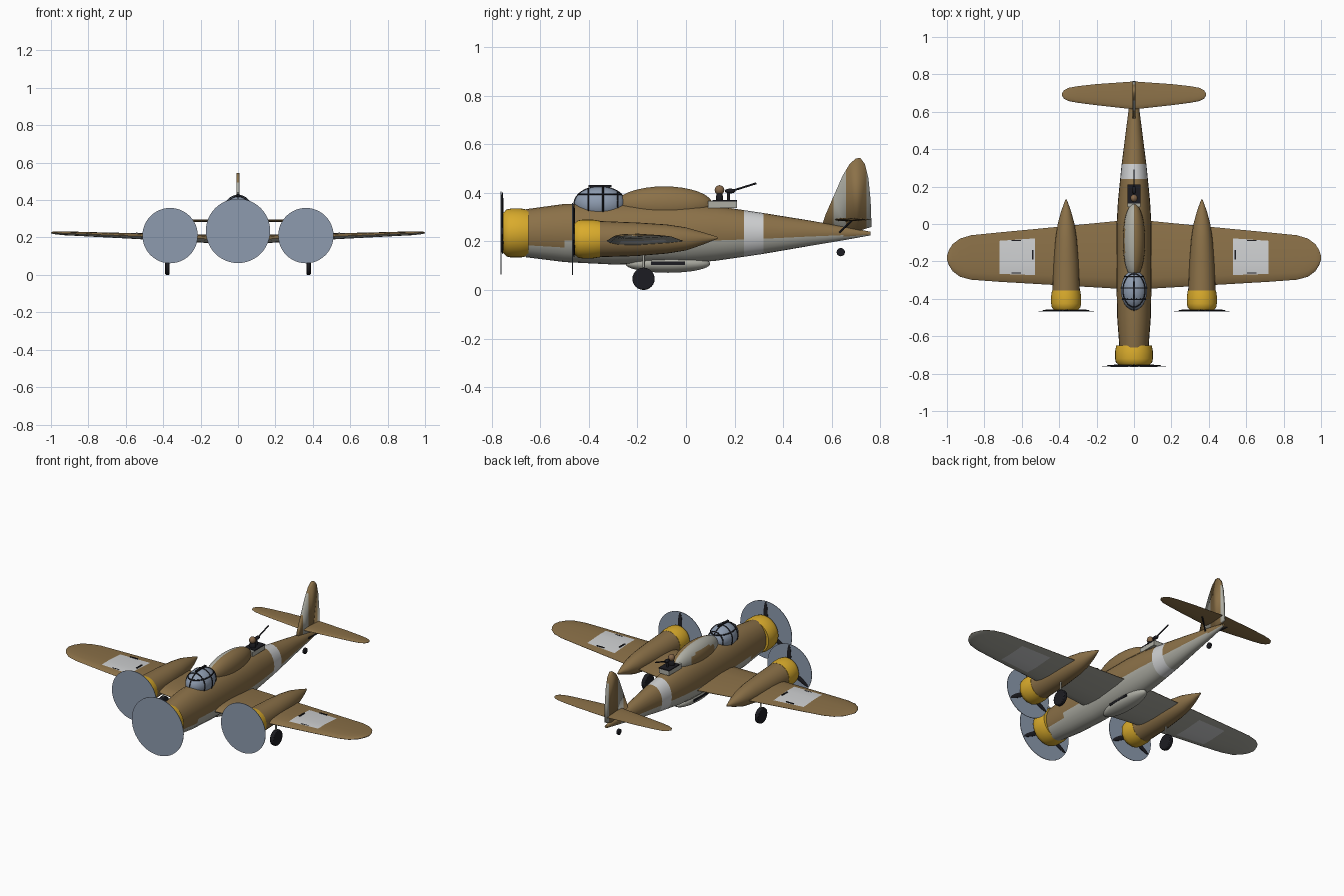
import bpy, bmesh, math
from mathutils import Vector, Matrix

cube = bpy.data.objects.get("Cube")
if cube:
    bpy.data.objects.remove(cube)


def material(name, rgb):
    m = bpy.data.materials.new(name)
    m.use_nodes = True
    m.diffuse_color = (*rgb, 1)
    m.node_tree.nodes["Principled BSDF"].inputs["Base Color"].default_value = (*rgb, 1)
    return m


BROWN = material("earth_brown", (0.26, 0.165, 0.065))
GREY = material("underside_grey", (0.42, 0.42, 0.37))
WHITE = material("marking_white", (0.62, 0.63, 0.64))
YELLOW = material("cowl_yellow", (0.70, 0.41, 0.025))
BLUE = material("glass_blue", (0.27, 0.33, 0.43))
BLACK = material("black", (0.012, 0.012, 0.016))
SKIN = material("leather_tan", (0.24, 0.14, 0.07))


def finish(name, bm, mats, rule=None, mirror=False):
    """Turn a bmesh into an object, colouring faces by rule(centre, normal)."""
    bmesh.ops.recalc_face_normals(bm, faces=bm.faces)
    if rule:
        for f in bm.faces:
            f.material_index = rule(f.calc_center_median(), f.normal)
    me = bpy.data.meshes.new(name)
    bm.to_mesh(me)
    bm.free()
    for m in mats:
        me.materials.append(m)
    me.shade_smooth()
    me.set_sharp_from_angle(angle=math.radians(40))
    ob = bpy.data.objects.new(name, me)
    bpy.context.scene.collection.objects.link(ob)
    if mirror:
        ob.modifiers.new("mirror", "MIRROR").use_clip = False
    return ob


def skin(name, rings, mats, **kw):
    """Bridge a list of closed rings and cap both ends."""
    bm = bmesh.new()
    rows = [[bm.verts.new(p) for p in ring] for ring in rings]
    for a, b in zip(rows, rows[1:]):
        n = len(a)
        for i in range(n):
            bm.faces.new((a[i], a[(i + 1) % n], b[(i + 1) % n], b[i]))
    bm.faces.new(rows[0])
    bm.faces.new(rows[-1])
    return finish(name, bm, mats, **kw)


def body(name, stations, mats, x=0, n=24, **kw):
    """Round body along y; stations are (y, bottom z, top z, half width)."""
    angles = [math.tau * i / n for i in range(n)]
    rings = [[(x + w * math.cos(a), y, (lo + hi) / 2 + (hi - lo) / 2 * math.sin(a))
              for a in angles] for y, lo, hi, w in stations]
    return skin(name, rings, mats, **kw)


def ellipsoid(name, centre, radii, mats, seg=24, **kw):
    bm = bmesh.new()
    mat = Matrix.Translation(centre) @ Matrix.Diagonal((*radii, 1))
    bmesh.ops.create_uvsphere(bm, u_segments=seg, v_segments=seg // 2, radius=1, matrix=mat)
    return finish(name, bm, mats, **kw)


def box(name, centre, size, mat, **kw):
    bm = bmesh.new()
    bmesh.ops.create_cube(bm, size=1, matrix=Matrix.Translation(centre) @ Matrix.Diagonal((*size, 1)))
    return finish(name, bm, [mat], **kw)


def rod(name, a, b, r, mat, seg=10, **kw):
    a, b = Vector(a), Vector(b)
    d = b - a
    bm = bmesh.new()
    m = Matrix.Translation((a + b) / 2) @ d.to_track_quat("Z", "Y").to_matrix().to_4x4()
    bmesh.ops.create_cone(bm, cap_ends=True, segments=seg, radius1=r, radius2=r, depth=d.length, matrix=m)
    return finish(name, bm, [mat], **kw)


# Fuselage with grey belly and white band
def fuselage_rule(c, n):
    if 0.24 < c.y < 0.32:
        return 2
    return 1 if c.z < 0.185 + 0.03 * (c.y + 0.65) else 0


body("fuselage", [
    (-0.66, 0.135, 0.333, 0.078), (-0.5, 0.115, 0.355, 0.09), (-0.3, 0.105, 0.357, 0.094),
    (0, 0.11, 0.355, 0.093), (0.12, 0.12, 0.347, 0.086), (0.24, 0.137, 0.329, 0.074),
    (0.32, 0.149, 0.317, 0.066), (0.5, 0.18, 0.288, 0.043), (0.65, 0.205, 0.262, 0.024),
    (0.76, 0.225, 0.24, 0.009)], [BROWN, GREY, WHITE], rule=fuselage_rule)


# Wings and tailplane: lofted aerofoil sections
FOIL = [(0, 0), (0.04, 0.5), (0.16, 0.9), (0.4, 1), (0.83, 0.45), (1, 0.06)]
SECTION = FOIL + [(f, -h) for f, h in reversed(FOIL[1:])]


def surface(name, stations, mats, rule=None):
    """Stations are (x, leading y, trailing y, mid z, half thickness)."""
    rings = [[(x, le + f * (te - le), z + h * t) for f, h in SECTION] for x, le, te, z, t in stations]
    return skin(name, rings, mats, rule=rule, mirror=True)


def wing_rule(c, n):
    if 0.53 < c.x < 0.72 and -0.275 < c.y < -0.075:
        return 2
    return 1 if n.z < -0.5 else 0


surface("wing", [
    (0, -0.35, 0.02, 0.187, 0.024), (0.1, -0.345, 0.015, 0.19, 0.023),
    (0.53, -0.32, -0.027, 0.207, 0.016), (0.72, -0.309, -0.045, 0.214, 0.013),
    (0.87, -0.298, -0.06, 0.22, 0.011), (0.93, -0.282, -0.078, 0.222, 0.01),
    (0.97, -0.252, -0.108, 0.224, 0.008), (0.99, -0.22, -0.14, 0.225, 0.006),
    (1.0, -0.19, -0.17, 0.225, 0.002)], [BROWN, GREY, WHITE], rule=wing_rule)
surface("tailplane", [
    (0, 0.613, 0.762, 0.29, 0.007), (0.2, 0.635, 0.748, 0.29, 0.006), (0.3, 0.648, 0.737, 0.29, 0.006),
    (0.35, 0.657, 0.728, 0.29, 0.005), (0.375, 0.67, 0.715, 0.29, 0.004),
    (0.385, 0.686, 0.698, 0.29, 0.002)], [BROWN])
rod("tailplane_strut", (0.018, 0.63, 0.235), (0.09, 0.685, 0.287), 0.004, BLACK, mirror=True)
for label, px, py in (("inner", 0.541, -0.165), ("front", 0.63, -0.262), ("rear", 0.63, -0.088)):
    tall = label == "inner"
    box(label + "_wing_mark", (px, py, 0.224 if tall else 0.2225),
        (0.008 if tall else 0.05, 0.05 if tall else 0.006, 0.004), BLACK, mirror=True)

# Striped fin
bm = bmesh.new()
outline = [(0.56, 0.265), (0.575, 0.31), (0.61, 0.39), (0.645, 0.47), (0.675, 0.52), (0.7, 0.542),
           (0.718, 0.545), (0.737, 0.52), (0.752, 0.46), (0.761, 0.37), (0.765, 0.26), (0.7, 0.24)]
bm.faces.new([bm.verts.new((0, y, z)) for y, z in outline])
for cut in (0.607, 0.66, 0.745):
    bmesh.ops.bisect_plane(bm, geom=bm.verts[:] + bm.edges[:] + bm.faces[:],
                           plane_co=(0, cut, 0), plane_no=(0, 1, 0))
fin = finish("fin", bm, [BROWN, GREY],
             rule=lambda c, n: int(0.607 < c.y < 0.66 or c.y > 0.745))
thick = fin.modifiers.new("thickness", "SOLIDIFY")
thick.thickness, thick.offset = 0.016, 0


# Engines: cowl, propeller blades and spinning disc
def engine(name, x, y, z, r, disc_r, mirror):
    profile = [(0, 0.8), (0.015, 0.96), (0.035, 1), (0.075, 1), (0.105, 0.94)]
    body(name + "_cowl", [(y + d, z - r * k, z + r * k, r * k) for d, k in profile],
         [YELLOW], x=x, n=32, mirror=mirror)
    rod(name + "_propeller_disc", (x, y - 0.009, z), (x, y - 0.006, z), disc_r, BLUE, seg=48, mirror=mirror)
    rod(name + "_hub", (x, y - 0.006, z), (x, y + 0.002, z), 0.025, BLACK, mirror=mirror)
    bm = bmesh.new()
    for i in range(3):
        m = (Matrix.Translation((x, y - 0.002, z)) @ Matrix.Rotation(math.tau * i / 3, 4, "Y")
             @ Matrix.Translation((0, 0, disc_r * 0.52)) @ Matrix.Diagonal((0.014, 0.005, disc_r * 0.47, 1)))
        bmesh.ops.create_uvsphere(bm, u_segments=10, v_segments=8, radius=1, matrix=m)
    finish(name + "_blades", bm, [BLACK], mirror=mirror)


engine("nose", 0, -0.755, 0.235, 0.101, 0.172, False)
engine("wing_engine", 0.363, -0.46, 0.21, 0.08, 0.148, True)
body("nacelle", [(-0.37, 0.135, 0.285, 0.074), (-0.2, 0.14, 0.278, 0.067), (-0.08, 0.15, 0.27, 0.057),
                 (0, 0.163, 0.258, 0.045), (0.07, 0.187, 0.238, 0.026), (0.13, 0.211, 0.219, 0.004)],
     [BROWN], x=0.363, mirror=True)

# Dorsal fairing and belly pod
ellipsoid("dorsal_fairing", (0, -0.09, 0.352), (0.06, 0.2, 0.075), [BROWN, GREY], seg=32,
          rule=lambda c, n: int(-0.048 < c.x < 0))
ellipsoid("belly_pod", (0, -0.075, 0.108), (0.052, 0.175, 0.037), [GREY], seg=32)
box("belly_slot", (0, -0.075, 0.11), (0.104, 0.14, 0.013), BLACK)

# Canopy with frame hoops
CENTRE, RADII = Vector((0, -0.355, 0.355)), Vector((0.07, 0.106, 0.071))
ellipsoid("canopy", CENTRE, RADII, [BLUE], seg=32)


def hoop(name, axis, offset):
    """Tube around the canopy where it meets a plane across the axis."""
    curve = bpy.data.curves.new(name, "CURVE")
    curve.dimensions, curve.bevel_depth, curve.bevel_resolution = "3D", 0.0035, 1
    line = curve.splines.new("POLY")
    n = 32
    line.points.add(n - 1)
    line.use_cyclic_u = True
    s = math.sqrt(1 - offset ** 2)
    for i, p in enumerate(line.points):
        a = math.tau * i / n
        u = Vector((0, 0, 0))
        u[axis], u[(axis + 1) % 3], u[(axis + 2) % 3] = offset, s * math.cos(a), s * math.sin(a)
        p.co = (*(CENTRE + u * RADII), 1)
    curve.materials.append(BLACK)
    bpy.context.scene.collection.objects.link(bpy.data.objects.new(name, curve))


for axis, offset in ((1, -0.45), (1, 0.12), (1, 0.7), (0, 0), (2, 0.55)):
    hoop("canopy_frame", axis, offset)
box("canopy_roof_bar", (0, -0.355, 0.428), (0.012, 0.095, 0.008), BLACK)

# Rear gun position
box("gun_tray", (0, 0.15, 0.352), (0.068, 0.12, 0.028), GREY)
box("gun_well", (0, 0.16, 0.367), (0.07, 0.1, 0.006), BLACK)
ellipsoid("gunner_body", (0, 0.138, 0.378), (0.02, 0.015, 0.028), [BLACK], seg=16)
ellipsoid("gunner_head", (0, 0.138, 0.412), (0.019, 0.02, 0.02), [SKIN], seg=16)
rod("gun_post", (0, 0.175, 0.36), (0, 0.175, 0.405), 0.006, BLACK)
ellipsoid("gun_breech", (0, 0.182, 0.408), (0.012, 0.022, 0.01), [BLACK], seg=16)
rod("gun_barrel", (0, 0.175, 0.404), (0, 0.29, 0.44), 0.004, BLACK)


# Landing gear
rod("main_strut", (0.375, -0.175, 0.05), (0.375, -0.175, 0.2), 0.005, GREY, mirror=True)
for label, x, y, z, r, w in (("main_wheel", 0.377, -0.175, 0.046, 0.046, 0.012),
                             ("tail_wheel", 0, 0.638, 0.156, 0.017, 0.007)):
    wheel = rod(label, (x - w, y, z), (x + w, y, z), r, BLACK, seg=24, mirror=x > 0)
    bevel = wheel.modifiers.new("rounding", "BEVEL")
    bevel.width, bevel.segments = w * 0.4, 2
